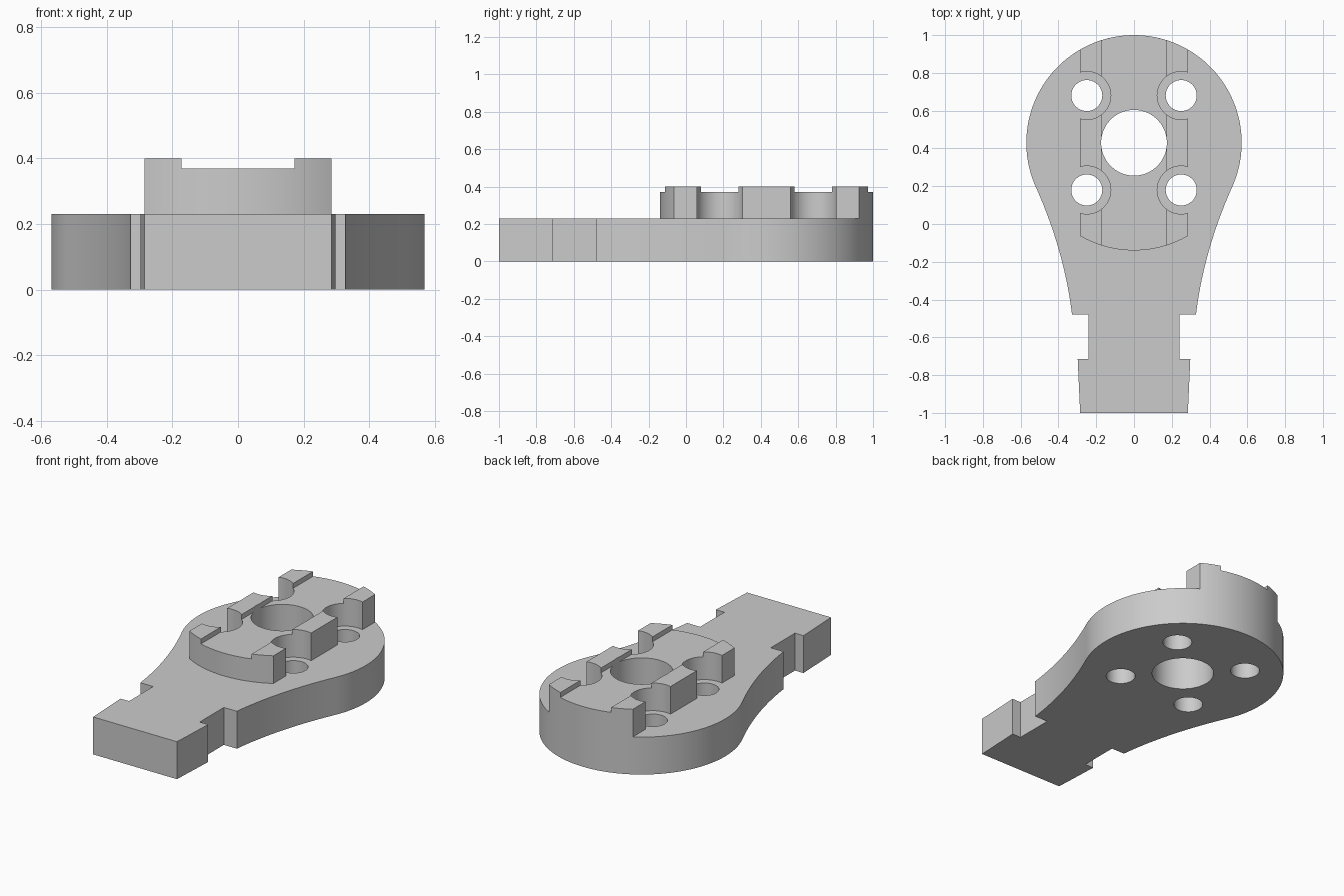
import bpy
import bmesh
from math import sin, cos, pi, radians, asin, sqrt

cube = bpy.data.objects.get("Cube")
if cube:
    bpy.data.objects.remove(cube, do_unlink=True)

grey = bpy.data.materials.new("plain grey")
grey.use_nodes = True
tone = (0.6, 0.6, 0.6, 1)
grey.diffuse_color = tone
grey.node_tree.nodes["Principled BSDF"].inputs["Base Color"].default_value = tone

HEAD_Y, HEAD_R = 0.43, 0.57
PLATE_TOP, BOSS_TOP, RAIL_TOP = 0.23, 0.37, 0.40
BOSS_X, GROOVE_X = 0.285, 0.172
BOLTS = [(sx * 0.25, HEAD_Y + sy * 0.25) for sx in (-1, 1) for sy in (-1, 1)]


def arc(x, y, r, start, end, n):
    return [(x + r * cos(start + (end - start) * i / n),
             y + r * sin(start + (end - start) * i / n)) for i in range(n + 1)]


def circle(x, y, r, n=64):
    return arc(x, y, r, 0, 2 * pi, n)[:-1]


def mirrored(half):
    """Close a right-hand outline, running bottom to top, with its mirror."""
    return half + [(-x, y) for x, y in reversed(half) if x > 1e-5]


def prism(name, outline, z0, z1):
    bm = bmesh.new()
    face = bm.faces.new([bm.verts.new((x, y, z0)) for x, y in outline])
    top = bmesh.ops.extrude_face_region(bm, geom=[face])["geom"]
    for v in top:
        if isinstance(v, bmesh.types.BMVert):
            v.co.z = z1
    bmesh.ops.recalc_face_normals(bm, faces=bm.faces)
    mesh = bpy.data.meshes.new(name)
    bm.to_mesh(mesh)
    bm.free()
    mesh.materials.append(grey)
    obj = bpy.data.objects.new(name, mesh)
    bpy.context.collection.objects.link(obj)
    return obj


def cut(target, outline, z0, z1):
    cutter = prism("cutter", outline, z0, z1)
    cutter.hide_render = True
    mod = target.modifiers.new("cut", "BOOLEAN")
    mod.operation, mod.solver, mod.object = "DIFFERENCE", "EXACT", cutter
    bpy.context.view_layer.objects.active = target
    bpy.ops.object.modifier_apply(modifier=mod.name)
    bpy.data.objects.remove(cutter, do_unlink=True)


def smooth(obj):
    bpy.ops.object.select_all(action="DESELECT")
    obj.select_set(True)
    bpy.context.view_layer.objects.active = obj
    bpy.ops.object.shade_smooth_by_angle(angle=radians(25))


# Base plate: notched tail, flared neck and round head
head = arc(0, HEAD_Y, HEAD_R, radians(-24), pi / 2, 48)
a, c = (0.328, -0.48), head[0]
b = (0.369, -0.14)
flare = [tuple((1 - t) ** 2 * p + 2 * t * (1 - t) * q + t * t * r
               for p, q, r in zip(a, b, c)) for t in [i / 16 for i in range(16)]]
tail = [(0.285, -1), (0.298, -0.715), (0.24, -0.715), (0.24, -0.48)]
plate = prism("base_plate", mirrored(tail + flare + head), 0, PLATE_TOP)

# Raised boss: a strip of the head disc
edge = asin(sqrt(HEAD_R ** 2 - BOSS_X ** 2) / HEAD_R)
low = arc(0, HEAD_Y, HEAD_R, -pi / 2, -edge, 14)
high = arc(0, HEAD_Y, HEAD_R, edge, pi / 2, 14)
boss = prism("raised_boss", mirrored(low + high), PLATE_TOP, RAIL_TOP)

# Shallow channel that leaves a rail along each side
channel = [(-GROOVE_X, -1), (GROOVE_X, -1), (GROOVE_X, 2), (-GROOVE_X, 2)]
cut(boss, channel, BOSS_TOP, 1)

# Central bore, bolt holes and bolt head clearances
for part in (plate, boss):
    cut(part, circle(0, HEAD_Y, 0.174, 96), -1, 1)
for x, y in BOLTS:
    cut(plate, circle(x, y, 0.082), -1, 1)
    cut(boss, circle(x, y, 0.127), -1, 1)

for part in (plate, boss):
    smooth(part)
